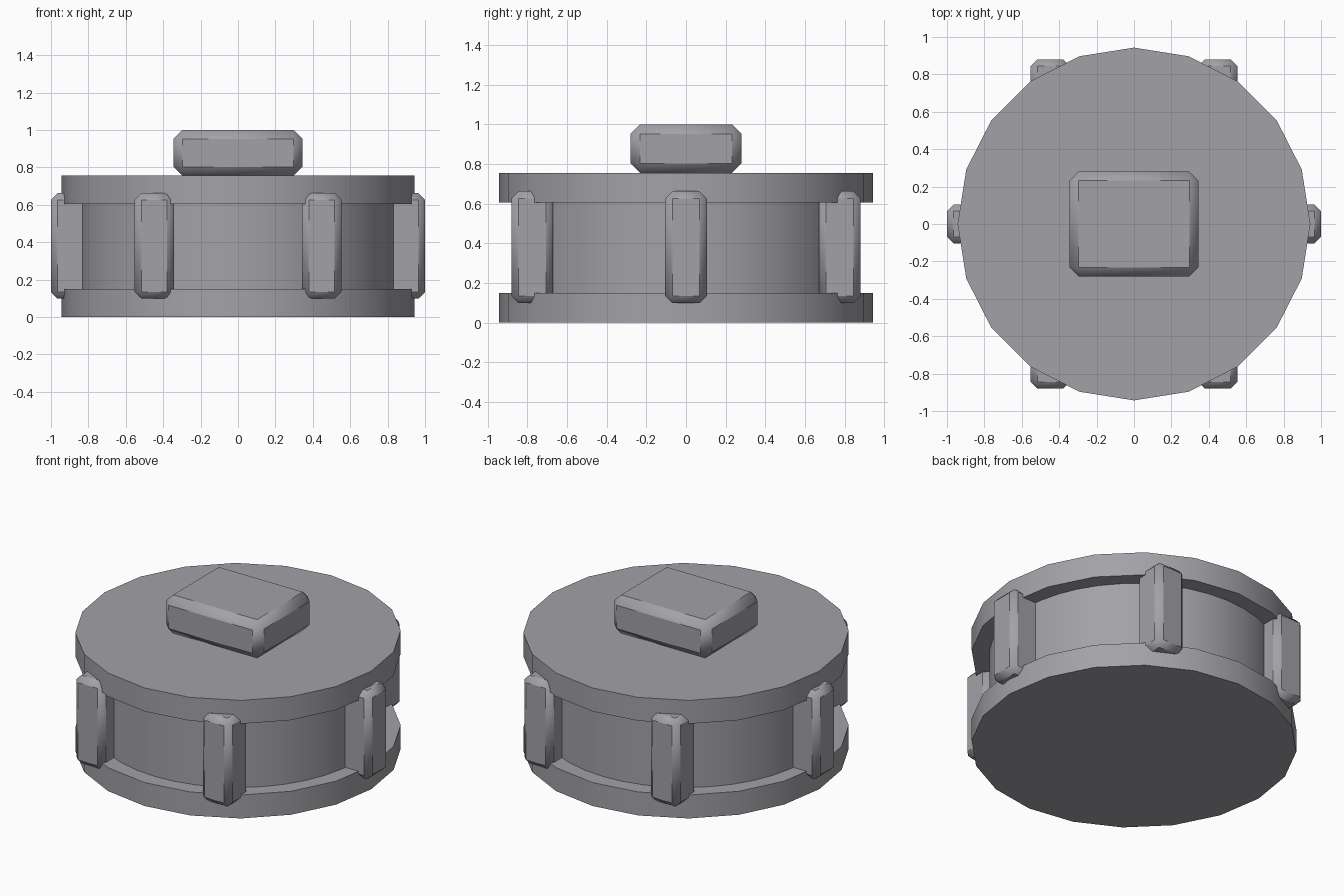
import bpy
from math import radians, sin, cos

if "Cube" in bpy.data.objects:
    bpy.data.objects.remove(bpy.data.objects["Cube"])

# Dark grey finish shared by every part
grey = bpy.data.materials.new("dark_grey")
grey.diffuse_color = (0.36, 0.36, 0.39, 1)
grey.use_nodes = True
grey.node_tree.nodes["Principled BSDF"].inputs["Base Color"].default_value = grey.diffuse_color


def disc(name, radius, z0, z1, sides=20):
    bpy.ops.mesh.primitive_cylinder_add(vertices=sides, radius=radius, depth=z1 - z0,
                                        location=(0, 0, (z0 + z1) / 2))
    bpy.context.object.name = name
    bpy.context.object.data.materials.append(grey)
    bpy.ops.object.shade_smooth_by_angle(angle=radians(30))


def chamfered_box(name, size, location, width):
    bpy.ops.mesh.primitive_cube_add(size=1, location=location)
    ob = bpy.context.object
    ob.name = name
    ob.data.materials.append(grey)
    ob.scale = size
    bpy.ops.object.transform_apply(location=False, rotation=False, scale=True)
    bpy.ops.object.shade_smooth_by_angle(angle=radians(30))
    bevel = ob.modifiers.new("chamfer", 'BEVEL')
    bevel.width = width
    bevel.segments = 1


# Drum body between two wider rims
disc("lower_rim", 0.943, 0.0, 0.15)
disc("drum_body", 0.84, 0.15, 0.61, sides=40)
disc("upper_rim", 0.943, 0.605, 0.755)

# Handle block on the lid
chamfered_box("top_block", (0.69, 0.56, 0.245), (0, 0, 0.8775), 0.048)

# Six upright blocks around the drum, all square to the axes
for i in range(6):
    a = radians(60 * i)
    chamfered_box(f"side_block_{i + 1}", (0.21, 0.21, 0.565),
                  (0.895 * cos(a), 0.895 * sin(a), 0.38), 0.036)
